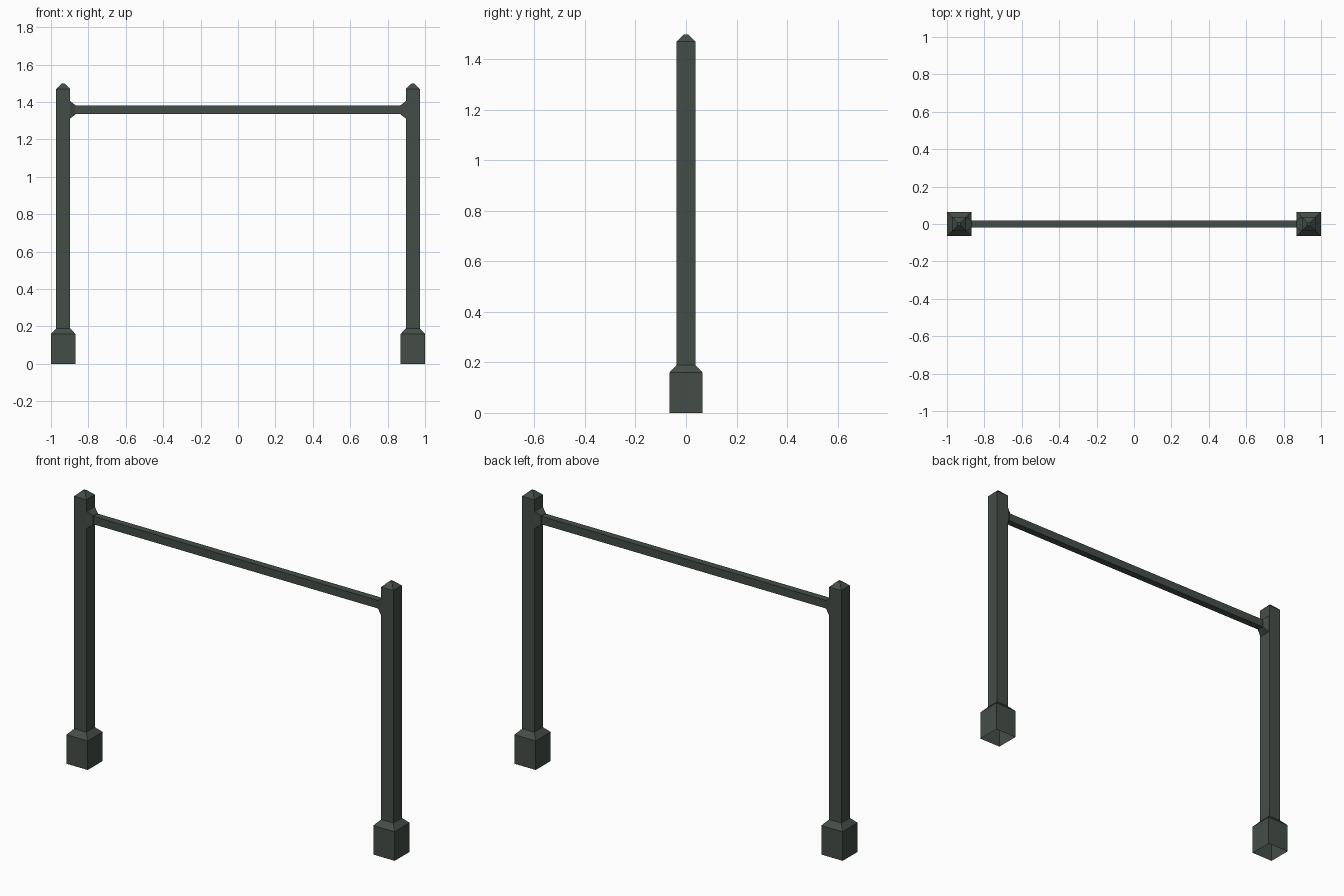
import bpy
from mathutils import Vector

if "Cube" in bpy.data.objects:
    bpy.data.objects.remove(bpy.data.objects["Cube"])

paint = bpy.data.materials.new("dark_green_grey")
paint.diffuse_color = (0.06, 0.075, 0.063, 1)
paint.use_nodes = True
paint.node_tree.nodes["Principled BSDF"].inputs["Base Color"].default_value = paint.diffuse_color


def loft(name, rings, axis, caps):
    """Skin rectangular rings (position, half_a, half_b) along z or x; caps = (first, last)."""
    verts, faces = [], []
    for p, a, b in rings:
        for s, t in ((-1, -1), (1, -1), (1, 1), (-1, 1)):
            verts.append(Vector((s * a, t * b, p)) if axis == "z"
                         else Vector((p, s * a, t * b)))
    for r in range(len(rings) - 1):
        for i in range(4):
            j = (i + 1) % 4
            faces.append((4 * r + i, 4 * r + j, 4 * r + 4 + j, 4 * r + 4 + i))
    if caps[0]:
        faces.append((3, 2, 1, 0))
    if caps[1]:
        n = 4 * (len(rings) - 1)
        faces.append((n, n + 1, n + 2, n + 3))
    mesh = bpy.data.meshes.new(name)
    mesh.from_pydata(verts, [], faces)
    mesh.materials.append(paint)
    obj = bpy.data.objects.new(name, mesh)
    bpy.context.collection.objects.link(obj)
    return obj


POST_X, RAIL_Z = 0.935, 1.358

for side, sx in (("left", -1), ("right", 1)):
    # Post: footing block, chamfered shoulder, shaft and blunt pyramid cap, open underneath
    post = loft(side + "_post", [
        (0, 0.065, 0.065), (0.16, 0.065, 0.065), (0.19, 0.037, 0.037),
        (1.47, 0.037, 0.037), (1.498, 0.008, 0.008)], "z", (False, True))
    post.location.x = sx * POST_X

    # Tapered collar where the rail meets the post
    collar = [(-0.898, 0.036, 0.047), (-0.868, 0.020, 0.024)]
    if sx > 0:
        collar = [(-p, a, b) for p, a, b in reversed(collar)]
    loft(side + "_collar", collar, "x", (sx > 0, sx < 0)).location.z = RAIL_Z

# Square crossbar
rail = loft("rail", [(-0.87, 0.019, 0.022), (0.87, 0.019, 0.022)], "x", (False, False))
rail.location.z = RAIL_Z
